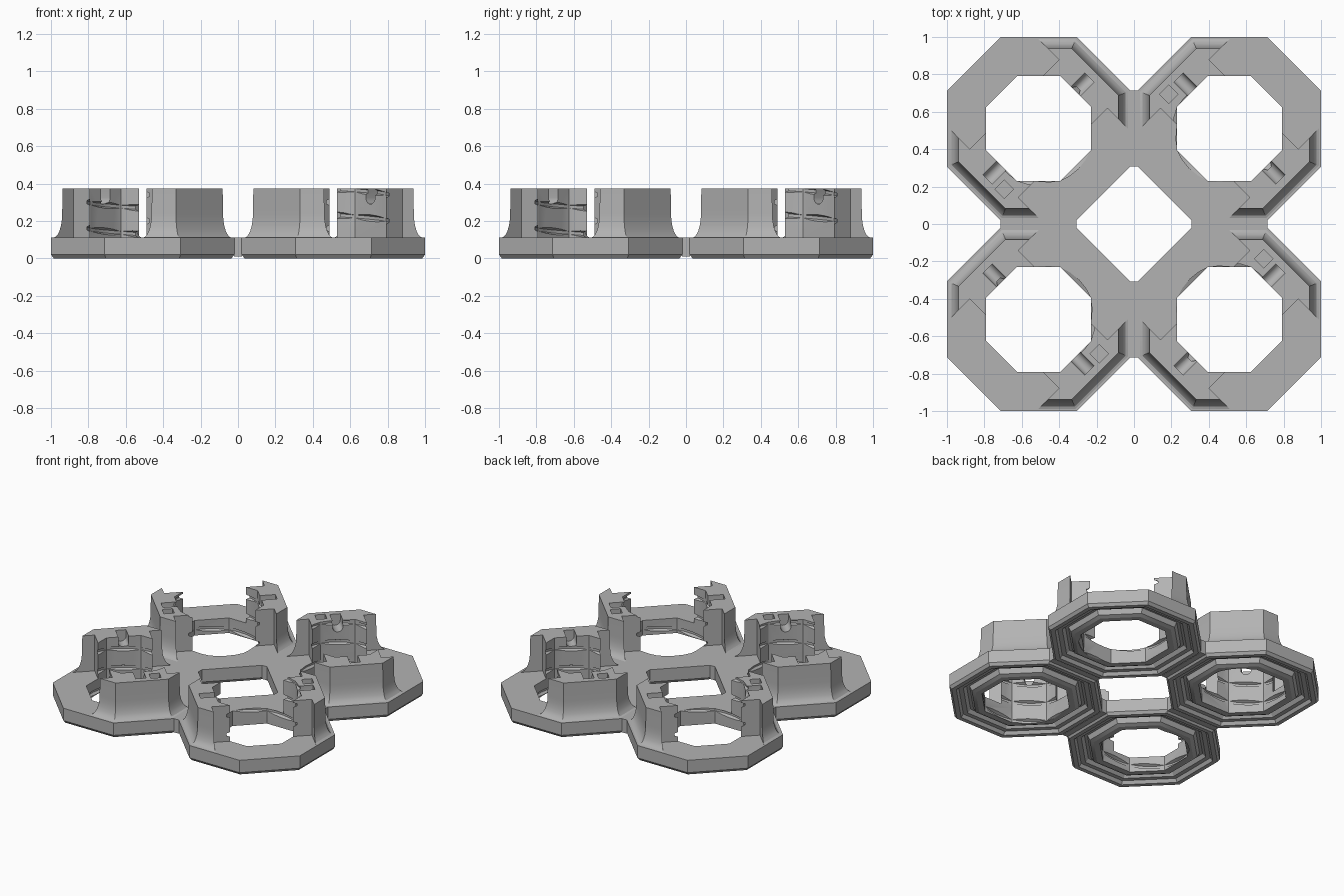
import bpy, bmesh, math
from mathutils import Matrix, Vector

cube = bpy.data.objects.get("Cube")
if cube:
    bpy.data.objects.remove(cube, do_unlink=True)

TILE = 0.51          # tile centre offset
HOLE = 0.28          # hole apothem
DECK, TOP = 0.11, 0.372

grey = bpy.data.materials.new("plain_grey")
grey.use_nodes = True
grey.diffuse_color = (0.45, 0.45, 0.45, 1)
grey.node_tree.nodes["Principled BSDF"].inputs["Base Color"].default_value = grey.diffuse_color


def finish(bm, name):
    bmesh.ops.recalc_face_normals(bm, faces=bm.faces)
    mesh = bpy.data.meshes.new(name)
    bm.to_mesh(mesh)
    bm.free()
    mesh.materials.append(grey)
    ob = bpy.data.objects.new(name, mesh)
    bpy.context.collection.objects.link(ob)
    return ob


def octagon_ring(name, profile):
    """Sweep a closed (apothem, z) profile round eight sides."""
    bm = bmesh.new()
    rings = []
    for i in range(8):
        a = math.radians(22.5 + 45 * i)
        k = 1 / math.cos(math.radians(22.5))
        rings.append([bm.verts.new((r * k * math.cos(a), r * k * math.sin(a), z))
                      for r, z in profile])
    n = len(profile)
    for i in range(8):
        p, q = rings[i], rings[(i + 1) % 8]
        for j in range(n):
            bm.faces.new((p[j], q[j], q[(j + 1) % n], p[(j + 1) % n]))
    return finish(bm, name)


def prism(name, points, direction):
    """Extrude a flat outline along a vector."""
    bm = bmesh.new()
    face = bm.faces.new([bm.verts.new(p) for p in points])
    new = bmesh.ops.extrude_face_region(bm, geom=[face])["geom"]
    bmesh.ops.translate(bm, vec=Vector(direction),
                        verts=[v for v in new if isinstance(v, bmesh.types.BMVert)])
    return finish(bm, name)


def box(name, centre, size):
    bm = bmesh.new()
    bmesh.ops.create_cube(bm, size=1)
    bmesh.ops.scale(bm, vec=size, verts=bm.verts)
    bmesh.ops.translate(bm, vec=centre, verts=bm.verts)
    return finish(bm, name)


def thread_cutter(turned):
    """Helical groove; turned is the angle of the part within its tile."""
    section = [(0.25, -0.032), (0.302, -0.008), (0.302, 0.008), (0.25, 0.032)]
    pitch, steps, turns = 0.14, 32, 5
    bm = bmesh.new()
    loops = []
    for i in range(steps * turns + 1):
        deg = 360 * i / steps
        a = math.radians(deg - turned)
        z = 0.145 + pitch * (deg - 315 - 360) / 360
        loops.append([bm.verts.new((r * math.cos(a), r * math.sin(a), z + h)) for r, h in section])
    for p, q in zip(loops, loops[1:]):
        for j in range(4):
            bm.faces.new((p[j], p[(j + 1) % 4], q[(j + 1) % 4], q[j]))
    bm.faces.new(loops[0])
    bm.faces.new(loops[-1])
    return finish(bm, "thread_cutter")


def carve(ob, cutters):
    """Apply boolean cutters, then discard them."""
    for cutter, op in cutters:
        cutter.hide_render = True
        mod = ob.modifiers.new("cut", "BOOLEAN")
        mod.operation, mod.solver, mod.object = op, "EXACT", cutter
    dg = bpy.context.evaluated_depsgraph_get()
    mesh = bpy.data.meshes.new_from_object(ob.evaluated_get(dg))
    ob.modifiers.clear()
    ob.data = mesh
    for cutter, _ in cutters:
        bpy.data.objects.remove(cutter, do_unlink=True)


def make_plate():
    # Octagonal base with a stepped channel underneath
    plate = octagon_ring("plate", [
        (0.49, DECK), (0.49, 0.02), (0.475, 0), (0.445, 0), (0.43, 0.022), (0.40, 0.022),
        (0.38, 0.045), (0.36, 0.045), (0.345, 0.012), (0.32, 0), (HOLE, 0), (HOLE, DECK)])
    carve(plate, [(thread_cutter(0), "DIFFERENCE")])
    return plate


def make_wall(angle, with_socket):
    # Flared shell, facing +x until placed
    flare = []
    for i in range(7):
        t = math.radians(90 * i / 6)
        flare.append((0.478 - 0.048 * math.sin(t), DECK + 0.13 * (1 - math.cos(t))))
    wall = octagon_ring("wall", [(HOLE, DECK)] + flare + [(0.428, TOP), (HOLE, TOP)])
    # Footprint: thick centre block with thin wrapping arms
    half = [(0.15, 0.184), (0.338, 0.184), (0.338, 0.5), (0.7, 0.5)]
    outline = half + [(x, -y) for x, y in reversed(half)]
    cuts = [(prism("footprint", [(x, y, 0) for x, y in outline], (0, 0, 0.5)), "INTERSECT"),
            (thread_cutter(angle), "DIFFERENCE")]
    # Round-bottomed slot open to the hole
    r, zc = 0.035, 0.325
    arc = [(0.2, r * math.cos(math.pi * i / 10), zc - r * math.sin(math.pi * i / 10))
           for i in range(11)]
    slot = [(0.2, r, 0.5)] + arc + [(0.2, -r, 0.5)]
    cuts.append((prism("slot", slot, (0.185, 0, 0)), "DIFFERENCE"))
    if with_socket:
        cuts.append((box("socket", (0.36, 0.1, 0.4), (0.07, 0.07, 0.18)), "DIFFERENCE"))
    carve(wall, cuts)
    wall.data.transform(Matrix.Rotation(math.radians(angle), 4, "Z"))
    return wall


# One tile and one bridge, repeated in quarter turns
parts = [(make_plate(), "plate"), (make_wall(135, True), "socket_wall"),
         (make_wall(-45, False), "plain_wall")]
for ob, _ in parts:
    ob.data.transform(Matrix.Translation((TILE, TILE, 0)))
parts.append((box("bridge", (0, TILE, 0.06), (0.042, 0.406, 0.1)), "bridge"))

for ob, label in parts:
    bpy.ops.object.select_all(action="DESELECT")
    ob.select_set(True)
    bpy.context.view_layer.objects.active = ob
    bpy.ops.object.shade_smooth_by_angle(angle=math.radians(25))
    ob.name = label + "_1"
    for i in range(1, 4):
        copy = ob.copy()
        copy.name = f"{label}_{i + 1}"
        copy.rotation_euler.z = math.pi / 2 * i
        bpy.context.collection.objects.link(copy)
